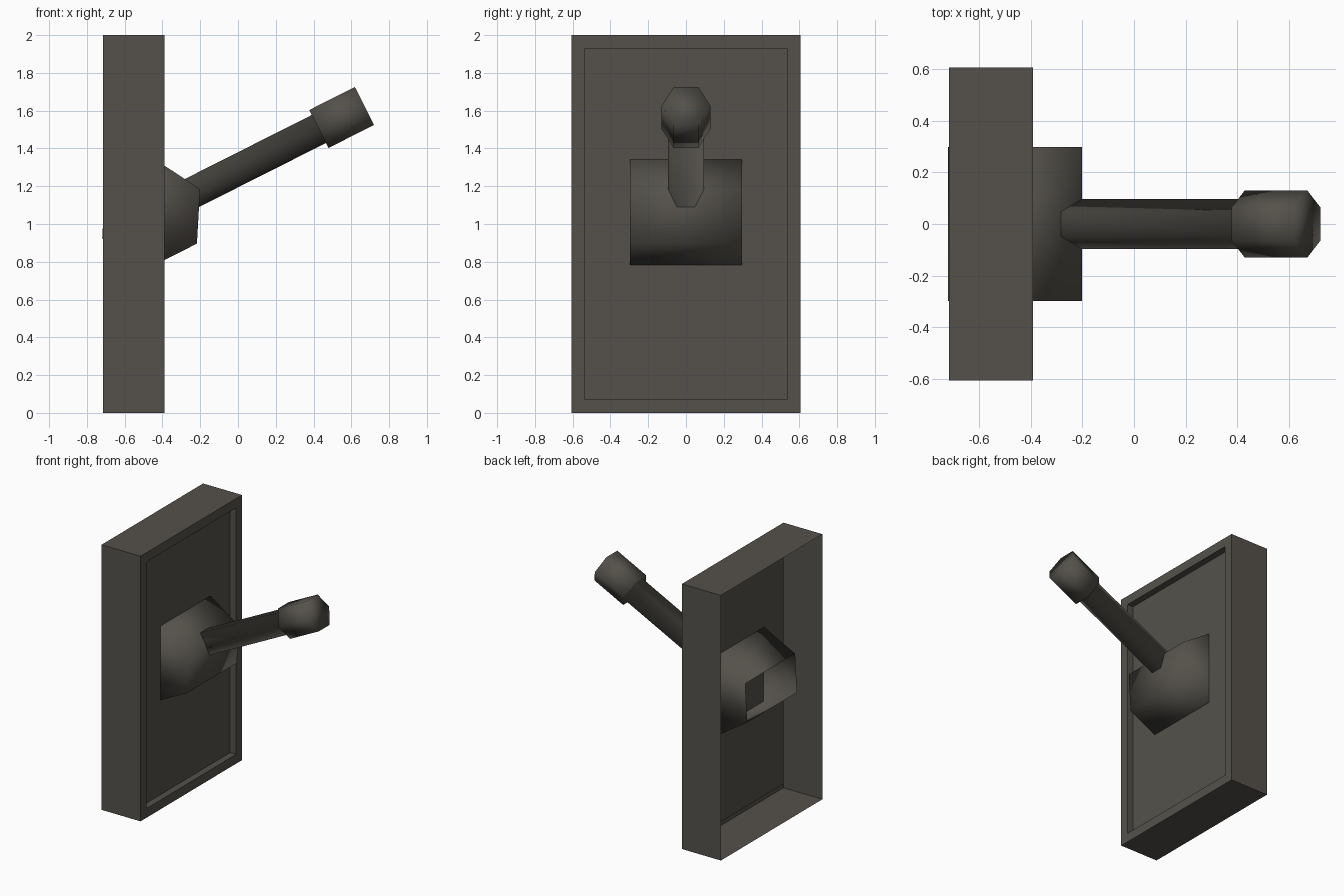
import bpy, bmesh, math
from mathutils import Vector

if "Cube" in bpy.data.objects:
    bpy.data.objects.remove(bpy.data.objects["Cube"])

# One dark warm grey for the whole model
grey = bpy.data.materials.new("dark_warm_grey")
grey.diffuse_color = (0.09, 0.083, 0.07, 1)
grey.use_nodes = True
grey.node_tree.nodes["Principled BSDF"].inputs["Base Color"].default_value = grey.diffuse_color

TILT = math.atan2(0.57, 1.13)             # lever angle above horizontal
PIVOT = Vector((-0.46, 0, 1.055))         # centre of the drum, root of the lever
AXIS = Vector((math.cos(TILT), 0, math.sin(TILT)))
UP = Vector((-math.sin(TILT), 0, math.cos(TILT)))
SIDE = Vector((0, 1, 0))


def finish(name, bm, smooth):
    bmesh.ops.recalc_face_normals(bm, faces=bm.faces)
    for f in bm.faces:
        f.smooth = smooth
    mesh = bpy.data.meshes.new(name)
    bm.to_mesh(mesh)
    bm.free()
    mesh.materials.append(grey)
    obj = bpy.data.objects.new(name, mesh)
    bpy.context.collection.objects.link(obj)
    return obj


def loft(bm, rings):
    """Bridge successive rings of verts and return nothing."""
    n = len(rings[0])
    for a, b in zip(rings, rings[1:]):
        for i in range(n):
            j = (i + 1) % n
            bm.faces.new((a[i], a[j], b[j], b[i]))


# Wall plate: shell open at the back, with a rimmed, recessed front panel
def plate_ring(bm, x, half_w, z0, z1):
    return [bm.verts.new((x, y, z)) for y, z in
            ((-half_w, z0), (half_w, z0), (half_w, z1), (-half_w, z1))]


bm = bmesh.new()
rings = [plate_ring(bm, -0.715, 0.605, 0, 2),
         plate_ring(bm, -0.39, 0.605, 0, 2),
         plate_ring(bm, -0.39, 0.535, 0.07, 1.93),
         plate_ring(bm, -0.44, 0.535, 0.07, 1.93)]
loft(bm, rings)
bm.faces.new(rings[-1])
finish("wall_plate", bm, False)

# Pivot drum: six-sided, lying across the plate, its rear side open
bm = bmesh.new()
ends = []
for y in (-0.297, 0.297):
    ends.append([bm.verts.new(PIVOT + SIDE * y
                              + AXIS * (0.29 * math.cos(k * math.pi / 3))
                              + UP * (0.29 * math.sin(k * math.pi / 3)))
                 for k in range(6)])
loft(bm, ends)
for e in ends:
    bm.faces.new(e)
rear = min(bm.faces, key=lambda f: f.calc_center_median().x)
bmesh.ops.delete(bm, geom=[rear], context='FACES_ONLY')
finish("pivot_drum", bm, True)

# Lever: six-sided shaft with a thicker grip on the end
bm = bmesh.new()
rings = []
for dist, rad in ((0, 0.096), (0.995, 0.096), (0.995, 0.13), (1.265, 0.13)):
    rings.append([bm.verts.new(PIVOT + AXIS * dist
                               + SIDE * (rad * math.cos(k * math.pi / 3))
                               + UP * (rad * math.sin(k * math.pi / 3)))
                  for k in range(6)])
loft(bm, rings)
bm.faces.new(rings[0])
bm.faces.new(rings[-1])
lever = finish("lever", bm, True)
